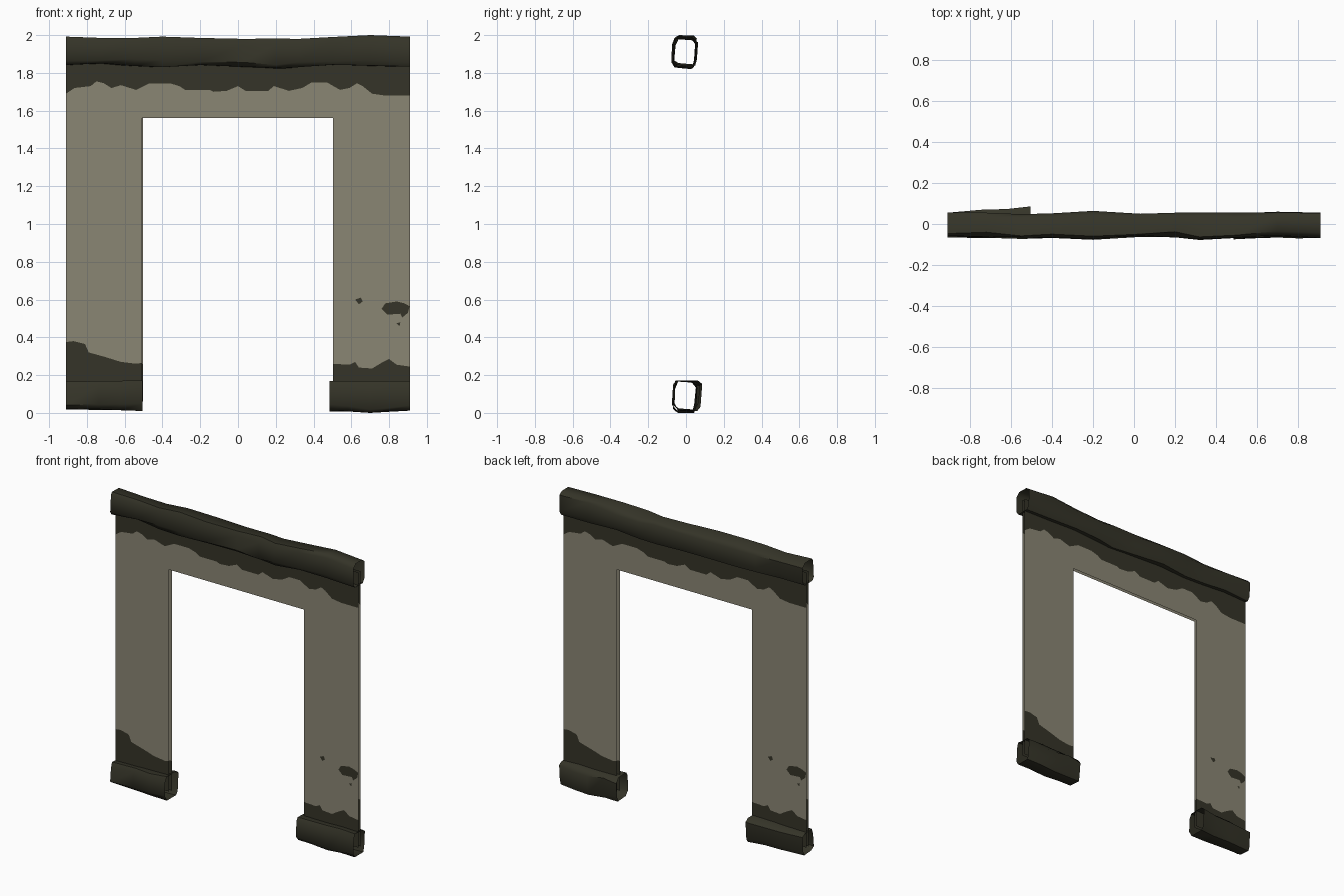
import bpy, math, random

if "Cube" in bpy.data.objects:
    bpy.data.objects.remove(bpy.data.objects["Cube"])

random.seed(4)


def material(name, rgb):
    m = bpy.data.materials.new(name)
    m.diffuse_color = (*rgb, 1.0)
    m.use_nodes = True
    m.node_tree.nodes["Principled BSDF"].inputs["Base Color"].default_value = m.diffuse_color
    return m


PLASTER = material("beige_plaster", (0.255, 0.238, 0.175))
DARK = material("dark_olive_stain", (0.035, 0.034, 0.021))


def make(name, verts, faces, idx=None):
    me = bpy.data.meshes.new(name)
    me.from_pydata(verts, [], faces)
    me.materials.append(PLASTER)
    me.materials.append(DARK)
    for i, p in enumerate(me.polygons):
        p.material_index = idx[i] if idx else 1
    ob = bpy.data.objects.new(name, me)
    bpy.context.collection.objects.link(ob)
    return ob


# Ragged stain edges on the wall front, as (x, z)
TOP_EDGE = [(-.91, 1.69), (-.865, 1.72), (-.78, 1.73), (-.75, 1.755), (-.71, 1.745), (-.67, 1.72),
            (-.62, 1.735), (-.54, 1.71), (-.51, 1.725), (-.47, 1.745), (-.36, 1.745), (-.31, 1.73),
            (-.28, 1.71), (-.15, 1.71), (-.13, 1.70), (-.06, 1.705), (0, 1.73), (.04, 1.705),
            (.16, 1.705), (.19, 1.73), (.27, 1.705), (.34, 1.72), (.39, 1.75), (.47, 1.75),
            (.54, 1.71), (.59, 1.72), (.63, 1.745), (.66, 1.73), (.71, 1.69), (.78, 1.68), (.91, 1.68)]
LEFT_EDGE = [(-.91, .375), (-.87, .38), (-.81, .365), (-.79, .32), (-.70, .295), (-.62, .27),
             (-.54, .26), (-.508, .265)]
RIGHT_EDGE = [(.502, .26), (.59, .255), (.62, .27), (.64, .24), (.71, .235), (.76, .265),
              (.80, .285), (.84, .255), (.91, .245)]
BLOTCHES = [
    [(.76, .55), (.79, .52), (.86, .525), (.87, .505), (.90, .53), (.908, .565), (.88, .58), (.84, .59), (.78, .58)],
    [(.62, .60), (.64, .575), (.66, .59), (.65, .61)],
    [(.84, .475), (.855, .46), (.86, .48)],
]
LINTEL = 1.56
Y = -0.011


def wall_sheet(name):
    verts, faces, idx = [], [], []

    def strip(lower, upper, mat):
        b = len(verts)
        for (x, z0), (_, z1) in zip(lower, upper):
            verts.extend([(x, Y, z0), (x, Y, z1)])
        for i in range(len(lower) - 1):
            k = b + 2 * i
            faces.append((k, k + 2, k + 3, k + 1))
            idx.append(mat)

    def flat(edge, z):
        return [(x, z) for x, _ in edge]

    strip(flat(TOP_EDGE, LINTEL), TOP_EDGE, 0)
    strip(TOP_EDGE, flat(TOP_EDGE, 1.92), 1)
    for edge in (LEFT_EDGE, RIGHT_EDGE):
        strip(edge, flat(edge, LINTEL), 0)
        strip(flat(edge, .06), edge, 1)
    # stain blotches just proud of the plaster
    for poly in BLOTCHES:
        b = len(verts)
        verts.extend((x, Y - .002, z) for x, z in poly)
        faces.append(tuple(range(b, b + len(poly))))
        idx.append(1)
    return make(name, verts, faces, idx)


# Wall: two thin open sheets, the back one turned half round
wall_sheet("wall_front")
wall_sheet("wall_back").rotation_euler.z = math.pi


def trim(name, stations):
    """Open-ended lumpy tube; each station is x, front y, back y, bottom z, top z."""
    verts, faces = [], []
    n = 8
    for x, yf, yb, zb, zt in stations:
        c = [random.uniform(.018, .04) for _ in range(4)]
        d = [random.uniform(.012, .028) for _ in range(4)]
        ring = [(yf, zb + c[0]), (yf + random.uniform(0, .01), zt - c[1]),
                (yf + d[1], zt), (yb - d[2], zt - random.uniform(0, .008)),
                (yb, zt - c[2]), (yb - random.uniform(0, .01), zb + c[3]),
                (yb - d[3], zb), (yf + d[0], zb + random.uniform(0, .008))]
        verts.extend((x, y, z) for y, z in ring)
    for i in range(len(stations) - 1):
        for k in range(n):
            a, b = i * n + k, i * n + (k + 1) % n
            faces.append((a, a + n, b + n, b))
    ob = make(name, verts, faces)
    bpy.context.view_layer.objects.active = ob
    ob.select_set(True)
    bpy.ops.object.shade_smooth_by_angle(angle=math.radians(50))
    ob.select_set(False)


# Top beam
trim("top_beam", [
    (-.91, -.065, .055, 1.84, 1.992), (-.72, -.065, .055, 1.845, 1.985), (-.55, -.073, .048, 1.835, 1.985),
    (-.40, -.068, .052, 1.83, 1.992), (-.20, -.077, .064, 1.84, 1.985), (.03, -.063, .05, 1.83, 1.98),
    (.20, -.065, .055, 1.82, 1.982), (.32, -.078, .055, 1.83, 1.98), (.50, -.068, .055, 1.842, 1.99),
    (.70, -.063, .057, 1.835, 2.0), (.91, -.068, .053, 1.832, 1.992)])
# Foot trims
trim("left_foot_trim", [
    (-.91, -.066, .055, .018, .166), (-.74, -.068, .07, .016, .168), (-.62, -.07, .073, .014, .17),
    (-.505, -.06, .086, .01, .172)])
trim("right_foot_trim", [
    (.485, -.075, .052, .008, .17), (.58, -.07, .055, .008, .168), (.70, -.066, .06, .0, .168),
    (.80, -.07, .058, .006, .17), (.91, -.068, .055, .012, .17)])
